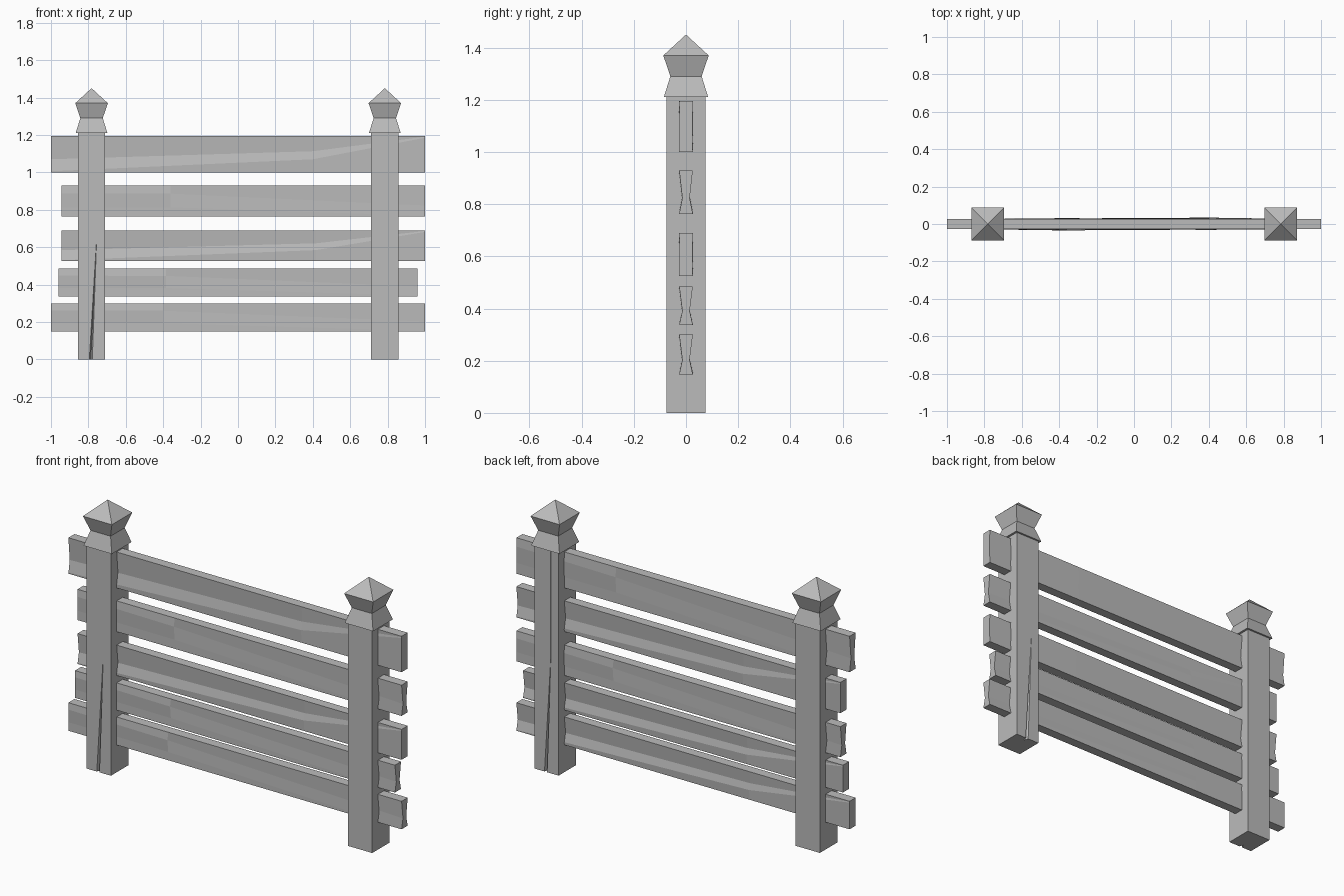
import bpy, bmesh

cube = bpy.data.objects.get("Cube")
if cube:
    bpy.data.objects.remove(cube, do_unlink=True)

grey = bpy.data.materials.new("plain_grey")
grey.use_nodes = True
grey.diffuse_color = (0.5, 0.5, 0.5, 1)
grey.node_tree.nodes["Principled BSDF"].inputs["Base Color"].default_value = (0.5, 0.5, 0.5, 1)


def loft(name, rings, apex=None):
    """Skin a stack of equal rings, closing the end with a cap or a point."""
    bm = bmesh.new()
    loops = [[bm.verts.new(p) for p in ring] for ring in rings]
    n = len(loops[0])
    for a, b in zip(loops, loops[1:]):
        for i in range(n):
            j = (i + 1) % n
            bm.faces.new((a[i], a[j], b[j], b[i]))
    bm.faces.new(loops[0])
    if apex:
        tip = bm.verts.new(apex)
        for i in range(n):
            bm.faces.new((loops[-1][i], loops[-1][(i + 1) % n], tip))
    else:
        bm.faces.new(loops[-1])
    bmesh.ops.recalc_face_normals(bm, faces=bm.faces)
    mesh = bpy.data.meshes.new(name)
    bm.to_mesh(mesh)
    bm.free()
    mesh.materials.append(grey)
    obj = bpy.data.objects.new(name, mesh)
    bpy.context.collection.objects.link(obj)
    return obj


def square(x, half, z):
    return [(x + sx * half, sy * half, z)
            for sx, sy in ((-1, -1), (1, -1), (1, 1), (-1, 1))]


def post(name, x, turn):
    """Square post with a tapering crack low on one face."""
    w, d = 0.073, 0.075
    rings = []
    for z, mid, gap, depth in ((0, -0.004, 0.008, 0.025),
                               (0.62, 0.026, 0.0005, 0.0005),
                               (1.22, 0.026, 0.0005, 0.0005)):
        ring = [(-w, -d), (mid - gap, -d), (mid, -d + depth), (mid + gap, -d),
                (w, -d), (w, d), (-w, d)]
        rings.append([(x + turn * px, turn * py, z) for px, py in ring])
    return loft(name, rings)


def cap(name, x):
    """Waisted post cap with a pyramid top."""
    rings = [square(x, h, z) for h, z in ((0.085, 1.21), (0.06, 1.29), (0.087, 1.37))]
    return loft(name, rings, (x, 0, 1.45))


# Rail stations: position along rail, then (height, depth) of the two
# creases on the front side and on the back side
STATIONS = (
    (-1.0, ((0.3, 0.025), (0.75, 0.025)), ((0.95, 0.025), (0.98, 0.025))),
    (-0.4, ((0.3, 0.027), (0.74, 0.034)), ((0.36, 0.031), (0.58, 0.022))),
    (1.0, ((0.03, 0.025), (0.36, 0.014)), ((0.03, 0.025), (0.36, 0.014))),
)


def rail(name, x0, x1, z0, z1, turn):
    """Rough hewn board, pinched at one end; turn flips it end for end."""
    mid, half, height = (x0 + x1) / 2, (x1 - x0) / 2, z1 - z0
    t = 0.026
    rings = []
    for s, front, back in STATIONS:
        side = [(-t, 0)] + [(-y, h) for h, y in front] + [(-t, 1)]
        side += [(t, 1)] + [(y, h) for h, y in reversed(back)] + [(t, 0)]
        rings.append([(mid + turn * s * half, turn * y, z0 + h * height)
                      for y, h in side])
    return loft(name, rings)


# Posts and caps
for label, x, turn in (("right", -0.783, 1), ("left", 0.785, -1)):
    post(label + "_post", x, turn)
    cap(label + "_post_cap", x)

# Rails from top to bottom
rail("top_rail", -1.0, 1.0, 1.0, 1.195, -1)
rail("upper_rail", -0.945, 1.0, 0.763, 0.93, 1)
rail("middle_rail", -0.945, 1.0, 0.525, 0.69, -1)
rail("lower_rail", -0.96, 0.96, 0.337, 0.485, 1)
rail("bottom_rail", -1.0, 1.0, 0.148, 0.3, 1)
